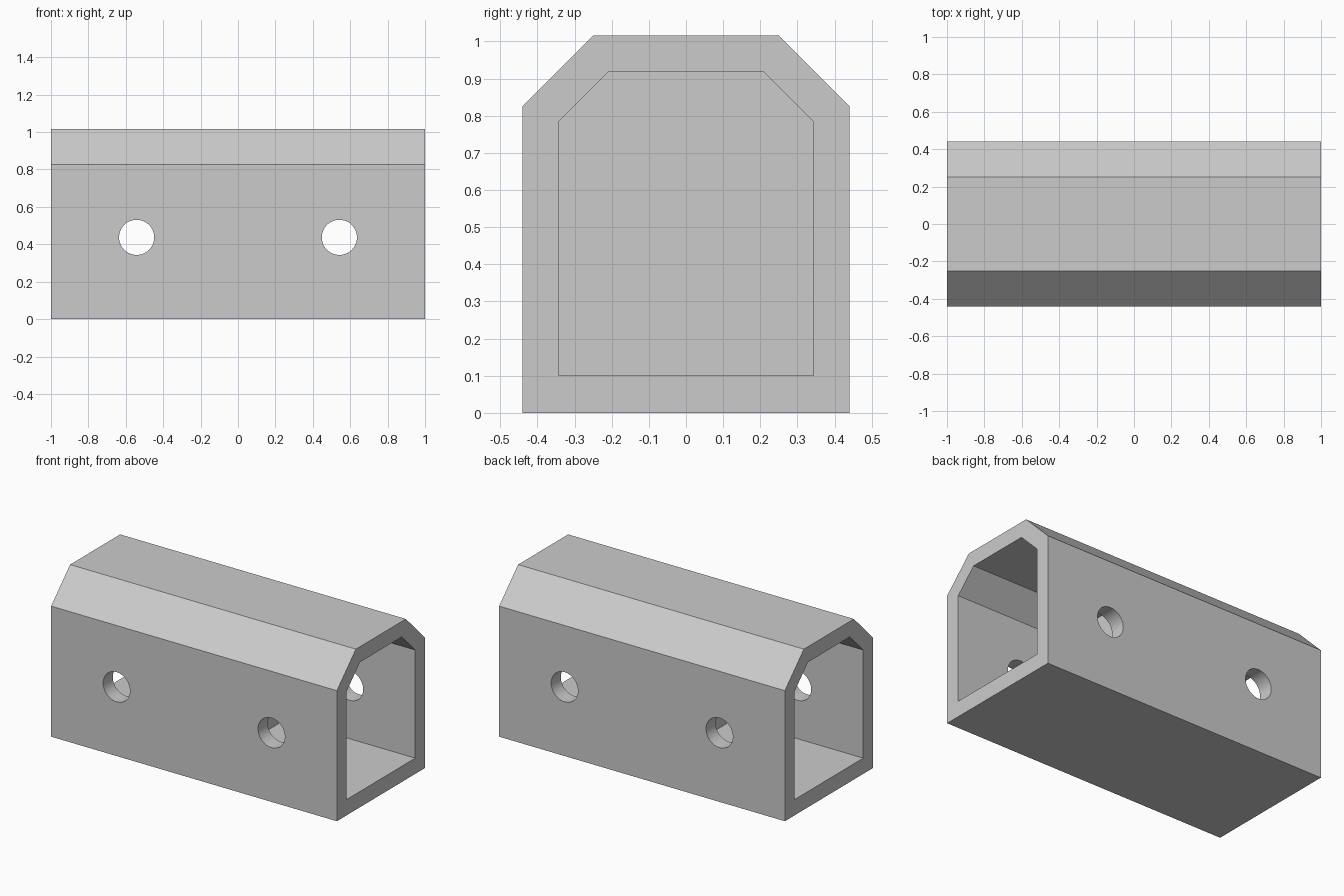
import bpy
import bmesh
import math
from mathutils import Matrix

cube = bpy.data.objects.get("Cube")
if cube:
    bpy.data.objects.remove(cube, do_unlink=True)

grey = bpy.data.materials.new("light_grey")
grey.use_nodes = True
grey.diffuse_color = (0.6, 0.6, 0.6, 1)
grey.node_tree.nodes["Principled BSDF"].inputs["Base Color"].default_value = (0.6, 0.6, 0.6, 1)


def add_object(name, bm):
    bmesh.ops.recalc_face_normals(bm, faces=bm.faces)
    mesh = bpy.data.meshes.new(name)
    bm.to_mesh(mesh)
    bm.free()
    mesh.materials.append(grey)
    obj = bpy.data.objects.new(name, mesh)
    bpy.context.collection.objects.link(obj)
    return obj


def chamfered_prism(name, x0, x1, half_width, bottom, top, chamfer):
    """Prism along x whose section has two cut-off upper corners."""
    half = [(half_width, bottom), (half_width, top - chamfer), (half_width - chamfer, top)]
    profile = half + [(-y, z) for y, z in reversed(half)]
    bm = bmesh.new()
    face = bm.faces.new([bm.verts.new((x0, y, z)) for y, z in profile])
    ext = bmesh.ops.extrude_face_region(bm, geom=[face])
    verts = [v for v in ext["geom"] if isinstance(v, bmesh.types.BMVert)]
    bmesh.ops.translate(bm, verts=verts, vec=(x1 - x0, 0, 0))
    return add_object(name, bm)


def round_cutter(name, x, z, radius):
    bm = bmesh.new()
    turn = Matrix.Translation((x, 0, z)) @ Matrix.Rotation(math.pi / 2, 4, "X")
    bmesh.ops.create_cone(bm, cap_ends=True, segments=48, radius1=radius,
                          radius2=radius, depth=1.2, matrix=turn)
    return add_object(name, bm)


# Outer body
body = chamfered_prism("hollow_block", -1, 1, 0.44, 0, 1.016, 0.19)

# Open chamber at each end, leaving a middle partition, and a cross hole through each
cutters = []
for side, label in ((-1, "right"), (1, "left")):
    x0, x1 = sorted((side * 0.09, side * 1.1))
    cutters.append(chamfered_prism(label + "_chamber_cutter", x0, x1, 0.343, 0.1, 0.918, 0.134))
    cutters.append(round_cutter(label + "_hole_cutter", side * 0.542, 0.437, 0.094))

for cutter in cutters:
    cutter.hide_render = True
    mod = body.modifiers.new(cutter.name, "BOOLEAN")
    mod.operation = "DIFFERENCE"
    mod.solver = "EXACT"
    mod.object = cutter

# Bake the cuts and drop the cutters
depsgraph = bpy.context.evaluated_depsgraph_get()
result = bpy.data.meshes.new_from_object(body.evaluated_get(depsgraph))
body.modifiers.clear()
body.data = result
result.name = "hollow_block"
for cutter in cutters:
    bpy.data.objects.remove(cutter, do_unlink=True)

# Smooth hole walls, crisp edges elsewhere
bpy.ops.object.select_all(action="DESELECT")
body.select_set(True)
bpy.context.view_layer.objects.active = body
bpy.ops.object.shade_smooth_by_angle(angle=math.radians(30))
